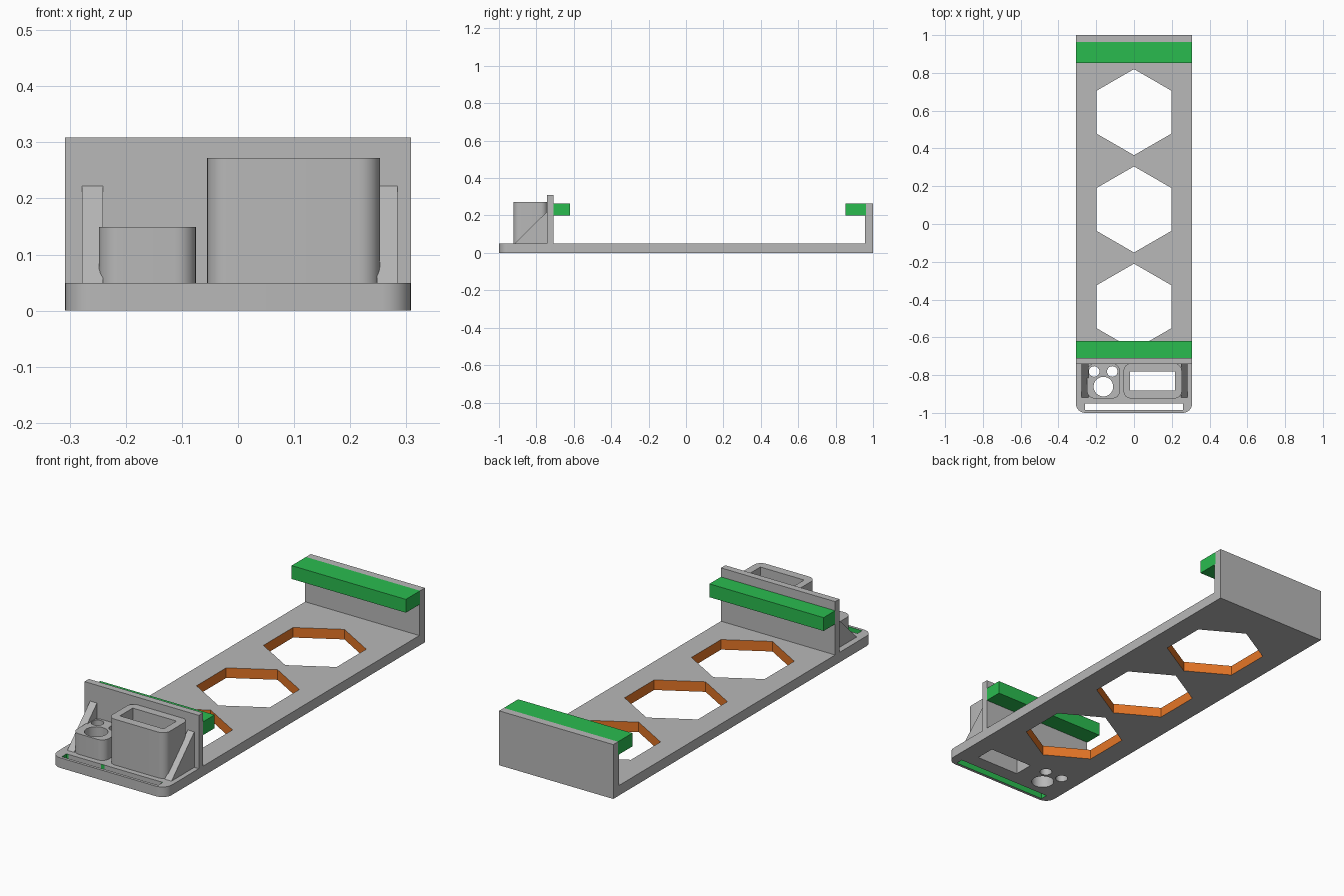
import bpy, bmesh, math

if "Cube" in bpy.data.objects:
    bpy.data.objects.remove(bpy.data.objects["Cube"])


def material(name, rgb):
    m = bpy.data.materials.new(name)
    m.diffuse_color = (*rgb, 1)
    m.use_nodes = True
    m.node_tree.nodes["Principled BSDF"].inputs["Base Color"].default_value = m.diffuse_color
    return m


GRAY = material("gray", (0.48, 0.48, 0.48))
GREEN = material("green", (0.023, 0.5, 0.078))
ORANGE = material("orange", (0.78, 0.18, 0.02))


def rect(x0, x1, y0, y1, radii=(0, 0, 0, 0), steps=8):
    """Rectangle outline; radii run front-left, front-right, back-right, back-left."""
    pts = []
    corners = [(x0, y0, 1, 1), (x1, y0, -1, 1), (x1, y1, -1, -1), (x0, y1, 1, -1)]
    for i, ((x, y, sx, sy), r) in enumerate(zip(corners, radii)):
        if r == 0:
            pts.append((x, y))
            continue
        for k in range(steps + 1):
            a = math.pi * (1 + i / 2) + math.pi / 2 * k / steps
            pts.append((x + sx * r + r * math.cos(a), y + sy * r + r * math.sin(a)))
    return pts


def ring(x, y, r, n):
    return [(x + r * math.sin(math.tau * i / n), y + r * math.cos(math.tau * i / n))
            for i in range(n)]


def slab(name, outlines, z0, z1, rule=None):
    """Extrude a filled outline with holes; rule gives a material index per face."""
    cu = bpy.data.curves.new(name, 'CURVE')
    cu.dimensions, cu.fill_mode, cu.extrude = '2D', 'BOTH', (z1 - z0) / 2
    for pts in outlines:
        sp = cu.splines.new('POLY')
        sp.points.add(len(pts) - 1)
        for p, (x, y) in zip(sp.points, pts):
            p.co = (x, y, 0, 1)
        sp.use_cyclic_u = True
    tmp = bpy.data.objects.new(name + "_outline", cu)
    bpy.context.collection.objects.link(tmp)
    bpy.context.view_layer.update()
    me = bpy.data.meshes.new_from_object(tmp.evaluated_get(bpy.context.evaluated_depsgraph_get()))
    bpy.data.objects.remove(tmp)
    bm = bmesh.new()
    bm.from_mesh(me)
    bmesh.ops.translate(bm, verts=bm.verts, vec=(0, 0, (z0 + z1) / 2))
    bmesh.ops.remove_doubles(bm, verts=bm.verts, dist=1e-5)
    bmesh.ops.recalc_face_normals(bm, faces=bm.faces)
    return finish(name, bm, [GRAY, GREEN, ORANGE], rule)


def finish(name, bm, mats, rule=None):
    me = bpy.data.meshes.new(name)
    for m in mats:
        me.materials.append(m)
    for f in bm.faces:
        f.material_index = rule(f) if rule else 0
    bm.to_mesh(me)
    bm.free()
    ob = bpy.data.objects.new(name, me)
    bpy.context.collection.objects.link(ob)
    bpy.ops.object.select_all(action='DESELECT')
    ob.select_set(True)
    bpy.context.view_layer.objects.active = ob
    bpy.ops.object.shade_smooth_by_angle(angle=math.radians(30))
    return ob


def prism(name, profile, x0, x1, mat=GRAY):
    """Extrude a (y, z) profile along x."""
    bm = bmesh.new()
    f = bm.faces.new([bm.verts.new((x0, y, z)) for y, z in profile])
    out = bmesh.ops.extrude_face_region(bm, geom=[f])['geom']
    bmesh.ops.translate(bm, verts=[v for v in out if isinstance(v, bmesh.types.BMVert)],
                        vec=(x1 - x0, 0, 0))
    bmesh.ops.recalc_face_normals(bm, faces=bm.faces)
    return finish(name, bm, [mat])


def bar(name, y0, y1, z0, z1, mat=GRAY):
    return prism(name, [(y0, z0), (y1, z0), (y1, z1), (y0, z1)], -W, W, mat)


W, T = 0.308, 0.049
ROUND_X = (-0.248, -0.075)    # width range of the round tool holder
SQUARE_X = (-0.055, 0.253)    # width range of the square tool holder

# Openings shared by the base and the holders above it
round_holes = [ring(-0.162, -0.861, 0.052, 32),
               ring(-0.211, -0.781, 0.028, 24), ring(-0.115, -0.781, 0.028, 24)]
pocket = rect(-0.02, 0.216, -0.881, -0.782)
hexagons = [ring(0, y, 0.228, 6) for y in (0.592, 0.077, -0.438)]

# Slot outline, its rear edge split where the holders begin and end
slot = [(-0.26, -0.986), (0.26, -0.986), (0.26, -0.95)]
slot += [(x, -0.95) for x in sorted(ROUND_X + SQUARE_X, reverse=True)] + [(-0.26, -0.95)]


# Base plate: orange hexagon walls, green slot walls except in front of the holders
def base_colour(f):
    c, n = f.calc_center_median(), f.normal
    if abs(n.z) > 0.5:
        return 0
    if -0.69 < c.y < 0.9 and abs(c.x) < 0.25:
        return 2
    if -0.99 < c.y < -0.94 and abs(c.x) < 0.262:
        by_holder = any(a < c.x < b for a, b in (ROUND_X, SQUARE_X))
        return 0 if n.y < -0.5 and by_holder else 1
    return 0


slab("base_plate", [rect(-W, W, -1, 1, (0.05, 0.05, 0, 0)), slot, pocket,
                    *round_holes, *hexagons], 0, T, base_colour)

# End walls and the green clamp bars on them; the back bar sits in a rebate
prism("back_wall", [(0.957, T), (1, T), (1, 0.265), (0.963, 0.265),
                    (0.963, 0.2), (0.957, 0.2)], -W, W)
bar("back_clamp_bar", 0.853, 0.963, 0.2, 0.265, GREEN)
bar("front_wall", -0.742, -0.709, T, 0.309)
bar("front_clamp_bar", -0.709, -0.62, 0.2, 0.265, GREEN)

# Holders in front of the wall
R = (0.037,) * 4
slab("round_tool_holder", [rect(*ROUND_X, -0.923, -0.74, R), *round_holes], T, 0.149)
slab("square_tool_holder", [rect(*SQUARE_X, -0.923, -0.74, R), pocket], T, 0.272)

# Triangular braces
for side, x0, x1 in (("left", -0.278, -0.241), ("right", 0.248, 0.284)):
    prism(side + "_brace", [(-0.918, T), (-0.742, T), (-0.742, 0.222)], x0, x1)
